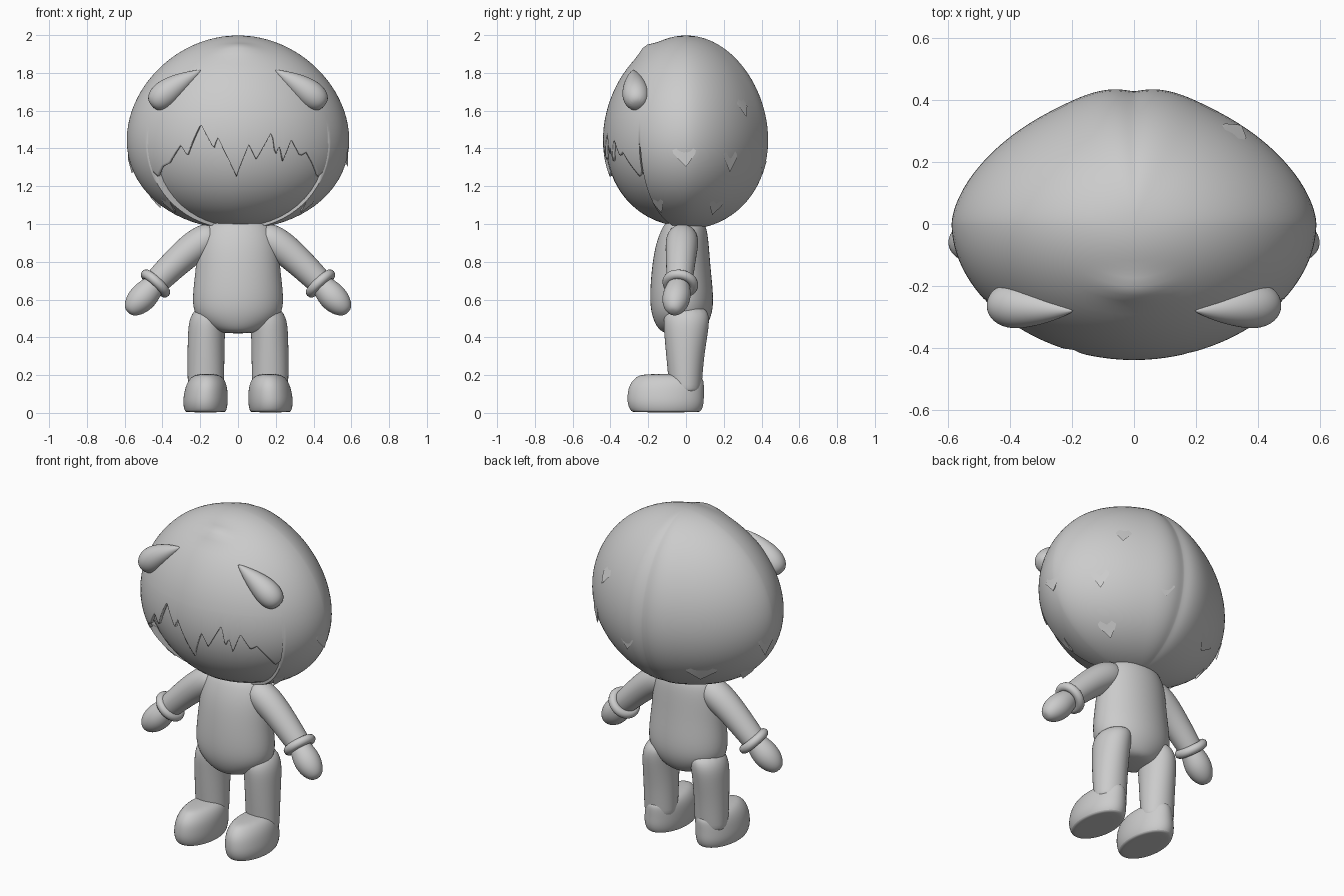
import bpy, bmesh
from math import sin, cos, acos, radians, degrees, exp, pi
from mathutils import Vector

if "Cube" in bpy.data.objects:
    bpy.data.objects.remove(bpy.data.objects["Cube"])


def make(name, verts, faces, sub=0, angle=60):
    me = bpy.data.meshes.new(name)
    bm = bmesh.new()
    vs = [bm.verts.new(v) for v in verts]
    for f in faces:
        bm.faces.new([vs[i] for i in f])
    bmesh.ops.recalc_face_normals(bm, faces=bm.faces)
    bm.to_mesh(me)
    bm.free()
    ob = bpy.data.objects.new(name, me)
    bpy.context.collection.objects.link(ob)
    smooth(ob, angle)
    if sub:
        mod = ob.modifiers.new("sub", 'SUBSURF')
        mod.levels = mod.render_levels = sub
    return ob


def smooth(ob, angle):
    bpy.ops.object.select_all(action='DESELECT')
    ob.select_set(True)
    bpy.context.view_layer.objects.active = ob
    bpy.ops.object.shade_smooth_by_angle(angle=radians(angle))


def loft(name, rings, sub=0, cap_end=True, angle=60):
    n = len(rings[0])
    verts = [v for r in rings for v in r]
    faces = [(i * n + j, i * n + (j + 1) % n, (i + 1) * n + (j + 1) % n, (i + 1) * n + j)
             for i in range(len(rings) - 1) for j in range(n)]
    faces.append(tuple(range(n)))
    if cap_end:
        faces.append(tuple(range(len(verts) - n, len(verts))))
    return make(name, verts, faces, sub, angle)


def stack(name, rows, mirror=1, n=16):
    # rows: z, centre x, half width, front y, back y
    rings = []
    for z, cx, rx, yf, yb in rows:
        cy, ry = (yf + yb) / 2, (yb - yf) / 2
        rings.append([(mirror * (cx + rx * cos(2 * pi * k / n)), cy + ry * sin(2 * pi * k / n), z)
                      for k in range(n)])
    return loft(name, rings, 2)


def tube(name, pts, n=14):
    # pts: x, y, z, radius; rings face along the path
    rings = []
    for i, p in enumerate(pts):
        a, b = pts[max(i - 1, 0)], pts[min(i + 1, len(pts) - 1)]
        d = (Vector(b[:3]) - Vector(a[:3])).normalized()
        u = d.cross(Vector((0, 1, 0))).normalized()
        w = d.cross(u)
        rings.append([Vector(p[:3]) + p[3] * (u * cos(2 * pi * k / n) + w * sin(2 * pi * k / n))
                      for k in range(n)])
    return loft(name, rings, 2)


CZ, H = 1.485, 0.513


def head_pt(a, phi, s=1.0):
    # a: degrees around from the front, phi: degrees down from the crown
    ar, ph = radians(a), radians(phi)
    r = sin(ph) * (1 - 0.08 * cos(ph)) * s
    e = 1.03 if abs(a) <= 90 else 1.2          # back is more pointed in plan
    sg = lambda v: (1 if v > 0 else -1) * abs(v) ** e
    return Vector((0.587 * r * sg(sin(ar)), -0.438 * r * sg(cos(ar)), CZ + H * cos(ph) * s))


# head inside the hair
loft("head", [[head_pt(k * 7.5, 1 + i * 178 / 28, 0.972) for k in range(48)] for i in range(29)])

# hair shell: jagged fringe over the face, full length elsewhere
FRINGE = [(-.48, 1.3), (-.45, 1.25), (-.41, 1.3), (-.37, 1.32), (-.30, 1.42), (-.27, 1.36), (-.2, 1.53),
          (-.13, 1.40), (-.11, 1.46), (-.01, 1.25), (.06, 1.42), (.1, 1.34), (.18, 1.49),
          (.2, 1.36), (.22, 1.42), (.24, 1.33), (.28, 1.45), (.33, 1.36), (.36, 1.38),
          (.45, 1.25), (.48, 1.3)]


def hair_end(a):
    if abs(a) > 55.5:
        return 177
    x = 0.57 * sin(radians(a))
    for (x0, z0), (x1, z1) in zip(FRINGE, FRINGE[1:]):
        if x0 <= x <= x1:
            z = z0 + (z1 - z0) * (x - x0) / (x1 - x0)
            return degrees(acos((z - CZ) / H))
    return 115


def hair_pt(a, i):
    # rows above the fringe are level, lower rows stretch to the cut edge
    phi = 1 + i * 4 if i <= 20 else 81 + (hair_end(a) - 81) * (i - 20) / 20
    back = 180 - abs(a)
    s = 1 + 0.04 * exp(-(a / 22) ** 2 - ((phi - 31) / 6) ** 2)       # cowlick
    s += 0.015 * exp(-((back - 16) / 10) ** 2) * sin(radians(phi)) ** 2
    s -= 0.025 * exp(-(back / 7) ** 2) * sin(radians(phi)) ** 2       # rear parting
    return head_pt(a, phi, s)


hair = loft("hair", [[hair_pt(a, i) for a in range(-180, 180)] for i in range(41)], cap_end=False)
sol = hair.modifiers.new("thickness", 'SOLIDIFY')
sol.thickness, sol.offset = 0.018, -1


# loose pointed locks standing off the hair
def lock(i, a, z, length, w):
    p0 = degrees(acos((z - CZ) / H))
    p1 = p0 + length
    v = [head_pt(a - w, p0, .985), head_pt(a + w, p0, .985), head_pt(a, p0 - 8, .997),
         head_pt(a - w * .85, p0 + length * .4, 1.01), head_pt(a + w * .85, p0 + length * .4, 1.01),
         head_pt(a, p1, 1.03), head_pt(a, p1 - 3, .98)]
    make("hair_lock_%d" % i, v, [(2, 0, 3), (2, 3, 5), (2, 5, 4), (2, 4, 1), (0, 6, 5, 3),
                                 (1, 4, 5, 6), (0, 2, 1, 6)], 0, 40)


for i, d in enumerate([(90, 1.42, 13, 11), (127, 1.40, 14, 6), (125, 1.13, 12, 8), (140, 1.66, 11, 5),
                       (165, 1.37, 12, 7), (-98, 1.40, 15, 9), (-140, 1.22, 12, 11),
                       (-100, 1.16, 10, 10), (62, 1.14, 12, 6), (-62, 1.14, 12, 6)]):
    lock(i, *d)

# torso
stack("torso", [(.42, 0, .07, -.11, .06), (.44, 0, .15, -.15, .1), (.51, 0, .235, -.185, .14),
                (.6, 0, .25, -.197, .152), (.75, 0, .23, -.187, .135), (.88, 0, .22, -.168, .125),
                (.97, 0, .195, -.135, .115), (1.03, 0, .14, -.1, .09)])

for s, side in ((-1, "left"), (1, "right")):
    # leg and shoe
    stack(side + "_leg", [(.1, .17, .095, -.09, .08), (.13, .17, .098, -.09, .085), (.28, .17, .1, -.105, .095),
                          (.42, .168, .1, -.118, .118), (.51, .16, .1, -.125, .13), (.57, .13, .08, -.09, .1)], s)
    stack(side + "_shoe", [(.003, .172, .1, -.275, .065), (.006, .172, .112, -.297, .085),
                           (.05, .173, .122, -.316, .1), (.1, .17, .119, -.315, .099),
                           (.15, .167, .11, -.305, .1), (.19, .165, .088, -.27, .095),
                           (.207, .165, .05, -.23, .03)], s)
    # arm, cuff and mitten
    tube(side + "_arm", [(s * .1, -.02, .95, .07), (s * .18, -.02, .915, .092), (s * .27, -.025, .85, .085),
                         (s * .36, -.03, .765, .077), (s * .44, -.035, .685, .07), (s * .46, -.037, .66, .06)])
    d = Vector((s * .13, -.03, -.14))
    bpy.ops.mesh.primitive_torus_add(major_radius=.07, minor_radius=.026, major_segments=32, minor_segments=12,
                                     location=(s * .437, -.03, .685),
                                     rotation=d.to_track_quat('Z', 'Y').to_euler())
    bpy.context.object.name = side + "_cuff"
    smooth(bpy.context.object, 60)
    tube(side + "_mitten", [(s * .42, -.035, .70, .05), (s * .455, -.04, .665, .066), (s * .5, -.05, .615, .08),
                            (s * .545, -.06, .57, .068), (s * .575, -.065, .54, .04), (s * .582, -.067, .533, .015)])
    # teardrop horn lying on the hair
    tube(side + "_horn", [(s * .195, -.28, 1.815, .004), (s * .26, -.277, 1.775, .038), (s * .33, -.27, 1.73, .065),
                          (s * .39, -.265, 1.685, .078), (s * .435, -.26, 1.645, .065), (s * .458, -.258, 1.625, .03)])
